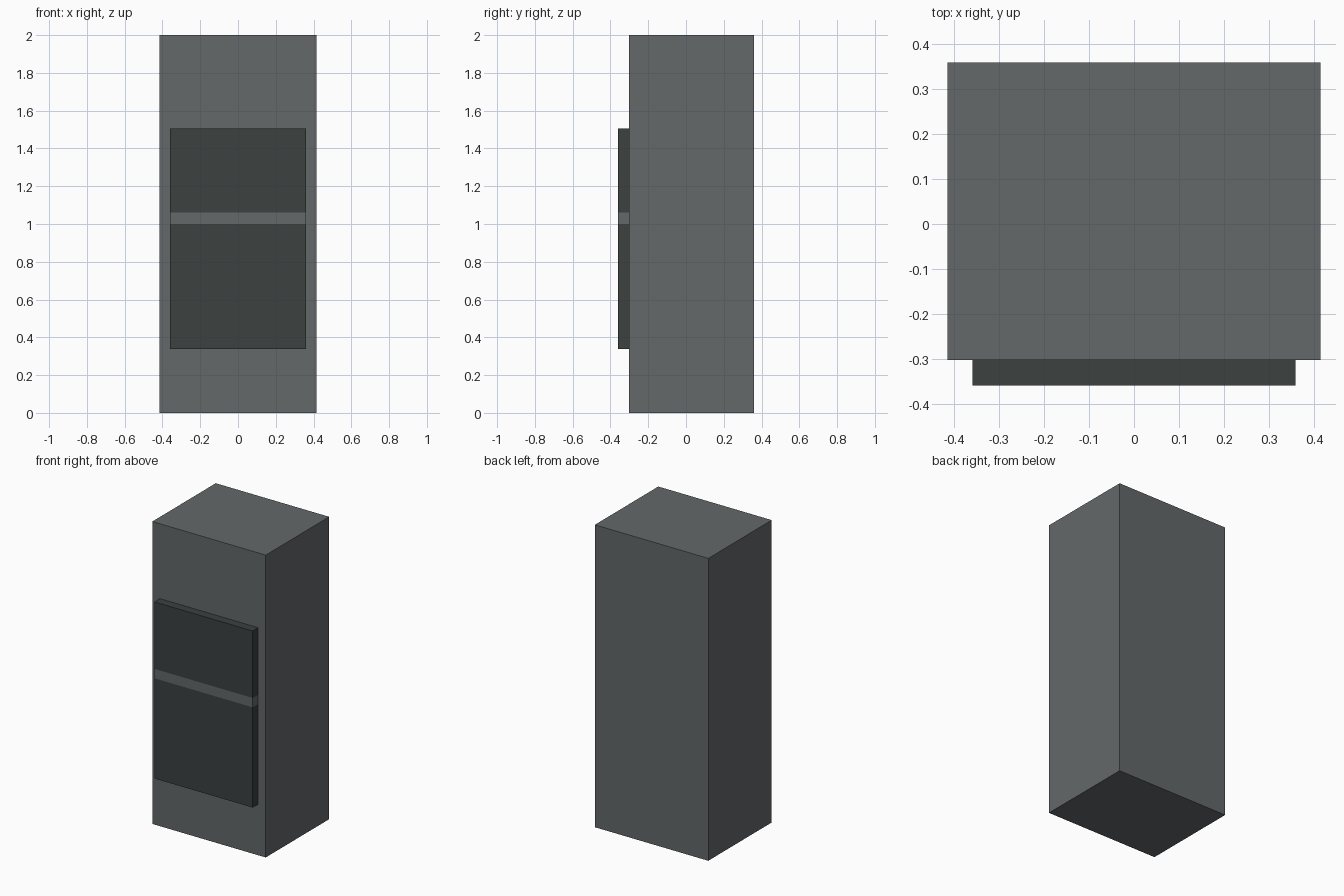
import bpy

if "Cube" in bpy.data.objects:
    bpy.data.objects.remove(bpy.data.objects["Cube"], do_unlink=True)


def make_material(name, color):
    mat = bpy.data.materials.new(name)
    mat.use_nodes = True
    mat.diffuse_color = color
    for node in mat.node_tree.nodes:
        if node.type == "BSDF_PRINCIPLED":
            node.inputs["Base Color"].default_value = color
    return mat


def box(name, low, high, mat):
    """Flat-sided box spanning two opposite corners."""
    center = [(a + b) / 2 for a, b in zip(low, high)]
    bpy.ops.mesh.primitive_cube_add(size=1, location=center)
    obj = bpy.context.object
    obj.name = name
    obj.scale = [b - a for a, b in zip(low, high)]
    bpy.ops.object.transform_apply(location=False, rotation=False, scale=True)
    obj.data.materials.append(mat)
    return obj


grey = make_material("slate grey", (0.125, 0.138, 0.144, 1))
dark = make_material("dark grey", (0.045, 0.052, 0.051, 1))

# Tall cabinet body
FRONT = -0.303
box("cabinet_body", (-0.415, FRONT, 0), (0.415, 0.36, 2), grey)

# Raised front panel: dark doors divided by a flush grey band
for name, bottom, top, mat in (
    ("lower_panel", 0.337, 1.0, dark),
    ("divider_band", 1.0, 1.062, grey),
    ("upper_panel", 1.062, 1.505, dark),
):
    box(name, (-0.36, -0.36, bottom), (0.36, FRONT, top), mat)
